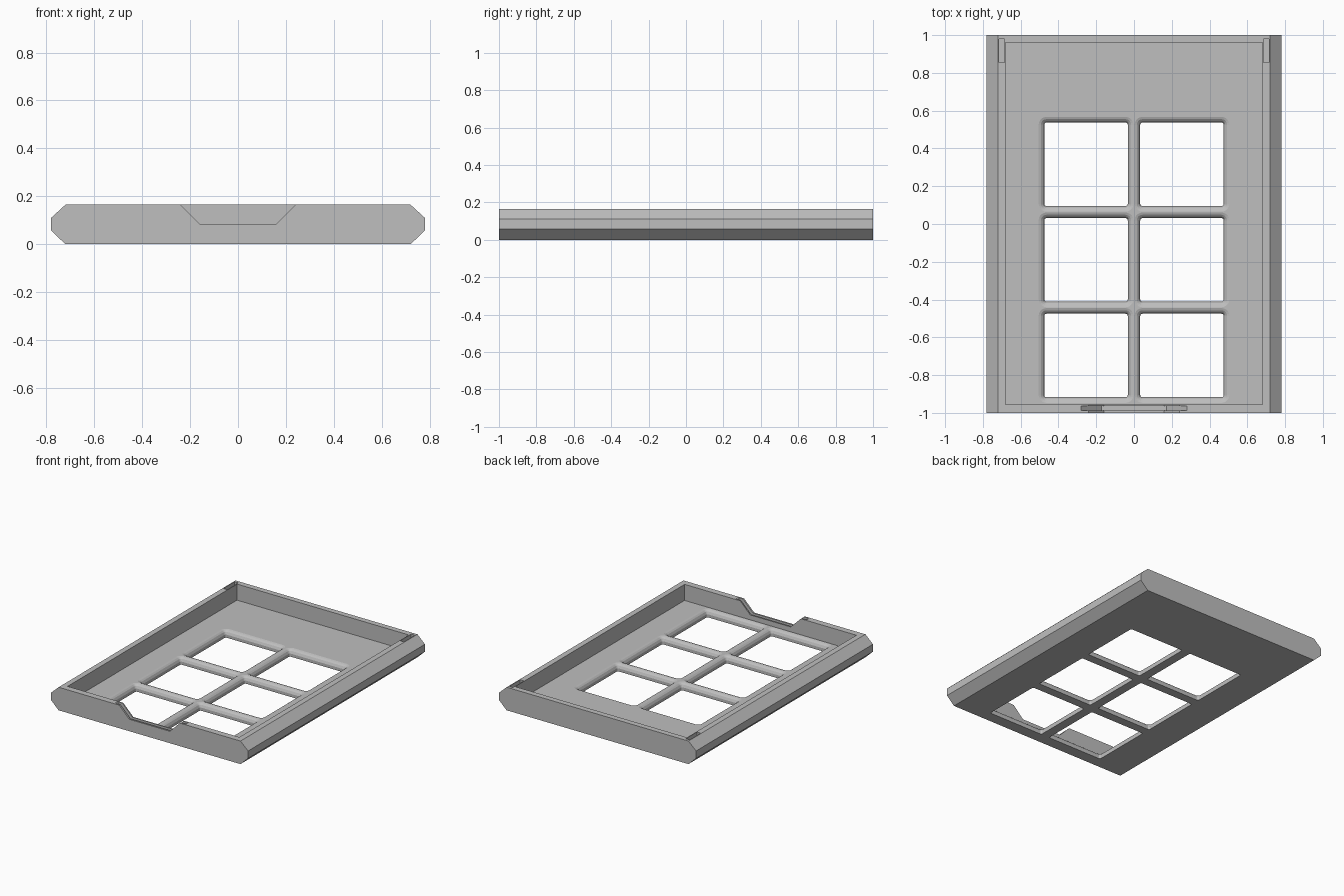
import bpy
import bmesh
from math import sin, cos, pi

old = bpy.data.objects.get("Cube")
if old:
    bpy.data.objects.remove(old, do_unlink=True)

grey = bpy.data.materials.new("plain grey")
grey.use_nodes = True
colour = (0.52, 0.52, 0.52, 1)
grey.diffuse_color = colour
grey.node_tree.nodes["Principled BSDF"].inputs["Base Color"].default_value = colour

HEIGHT = 0.165
FLOOR = 0.05


def loft(name, rings):
    """Closed solid through a list of equal-length point rings."""
    bm = bmesh.new()
    loops = [[bm.verts.new(p) for p in ring] for ring in rings]
    n = len(loops[0])
    for a, b in zip(loops, loops[1:]):
        for i in range(n):
            j = (i + 1) % n
            bm.faces.new((a[i], a[j], b[j], b[i]))
    bm.faces.new(loops[0][::-1])
    bm.faces.new(loops[-1])
    bmesh.ops.recalc_face_normals(bm, faces=bm.faces)
    mesh = bpy.data.meshes.new(name)
    bm.to_mesh(mesh)
    bm.free()
    mesh.materials.append(grey)
    obj = bpy.data.objects.new(name, mesh)
    bpy.context.collection.objects.link(obj)
    return obj


def prism(name, outline, y0, y1):
    """Front outline (x, z) pushed along y."""
    return loft(name, [[(x, y, z) for x, z in outline] for y in (y0, y1)])


def box(name, x0, x1, y0, y1, z0, z1):
    return prism(name, [(x0, z0), (x1, z0), (x1, z1), (x0, z1)], y0, y1)


def rounded_ring(cx, cy, half, radius, z, steps=5):
    ring = []
    for q, (sx, sy) in enumerate([(1, 1), (-1, 1), (-1, -1), (1, -1)]):
        for k in range(steps + 1):
            a = pi / 2 * (q + k / steps)
            ring.append((cx + sx * (half - radius) + radius * cos(a),
                         cy + sy * (half - radius) + radius * sin(a), z))
    return ring


def trapezoid(bottom_half, bottom_z):
    """Notch outline with 45 degree sides, open past the top of the rim."""
    top_z = HEIGHT + 0.02
    top_half = bottom_half + top_z - bottom_z
    return [(-bottom_half, bottom_z), (bottom_half, bottom_z),
            (top_half, top_z), (-top_half, top_z)]


# Tray body with chamfered long sides
side = [(0.72, 0), (0.78, 0.057), (0.78, 0.11), (0.72, HEIGHT)]
tray = prism("tray", side + [(-x, z) for x, z in reversed(side)], -1, 1)

# Main pocket, front notch and the groove that follows it
cutters = [
    box("pocket_cutter", -0.68, 0.68, -0.955, 0.96, FLOOR, 0.3),
    prism("notch_cutter", trapezoid(0.16, 0.085), -1.05, -0.94),
    prism("groove_cutter", trapezoid(0.172, 0.057), -0.988, -0.963),
]

# Small slots in the rear of the side rims
for s in (-1, 1):
    x0, x1 = sorted((s * 0.685, s * 0.714))
    cutters.append(box("slot_cutter", x0, x1, 0.855, 0.98, 0.13, 0.3))

# Six window openings with eased upper edges
easing = [(0.030, -0.02), (0.030, 0.022), (0.022, 0.038),
          (0.012, 0.046), (0.0, FLOOR), (-0.002, 0.051)]
for cx in (-0.254, 0.254):
    for cy in (0.316, -0.19, -0.696):
        rings = [rounded_ring(cx, cy, 0.251 - inset, 0.042 - inset, z)
                 for inset, z in easing]
        cutters.append(loft("window_cutter", rings))

# Carve the tray
bpy.context.view_layer.objects.active = tray
for cutter in cutters:
    mod = tray.modifiers.new("cut", "BOOLEAN")
    mod.operation = "DIFFERENCE"
    mod.solver = "EXACT"
    mod.object = cutter
    cutter.hide_render = True
    bpy.ops.object.modifier_apply(modifier=mod.name)
    bpy.data.objects.remove(cutter, do_unlink=True)
